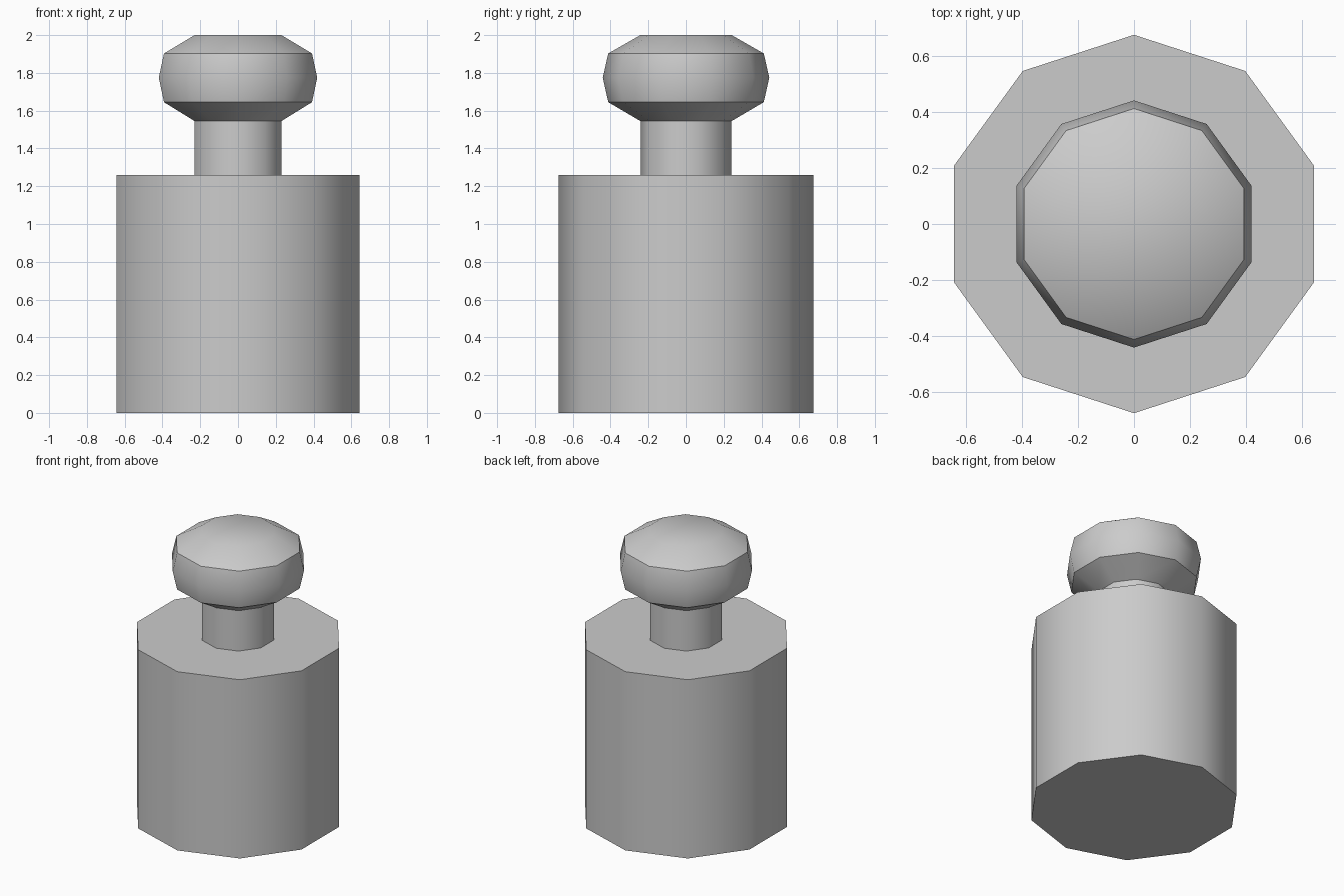
import bpy
import bmesh
import math

if "Cube" in bpy.data.objects:
    bpy.data.objects.remove(bpy.data.objects["Cube"])

SIDES = 10


def lathe(name, profile, cap_bottom=False, cap_top=False):
    """Turn a (radius, z) profile into a ten-sided part with a corner on the y axis."""
    bm = bmesh.new()
    rings = []
    for r, z in profile:
        ring = []
        for i in range(SIDES):
            a = math.pi / 2 + 2 * math.pi * i / SIDES
            ring.append(bm.verts.new((r * math.cos(a), r * math.sin(a), z)))
        rings.append(ring)
    for low, high in zip(rings, rings[1:]):
        for i in range(SIDES):
            j = (i + 1) % SIDES
            bm.faces.new((low[i], low[j], high[j], high[i]))
    if cap_bottom:
        bm.faces.new(rings[0][::-1])
    if cap_top:
        bm.faces.new(rings[-1])
    mesh = bpy.data.meshes.new(name)
    bm.to_mesh(mesh)
    bm.free()
    obj = bpy.data.objects.new(name, mesh)
    bpy.context.collection.objects.link(obj)

    # Smooth around the sides, keep the rims sharp
    bpy.ops.object.select_all(action='DESELECT')
    obj.select_set(True)
    bpy.context.view_layer.objects.active = obj
    bpy.ops.object.shade_smooth_by_angle(angle=math.radians(40))
    return obj


# Heavy body
lathe("body", [(0.675, 0), (0.675, 1.26)], cap_bottom=True, cap_top=True)

# Narrow neck, open where it meets the body and knob
lathe("neck", [(0.242, 1.26), (0.242, 1.545)])

# Rounded knob
lathe("knob", [(0.242, 1.545), (0.412, 1.645), (0.441, 1.775),
               (0.412, 1.903), (0.242, 2.0)], cap_top=True)
